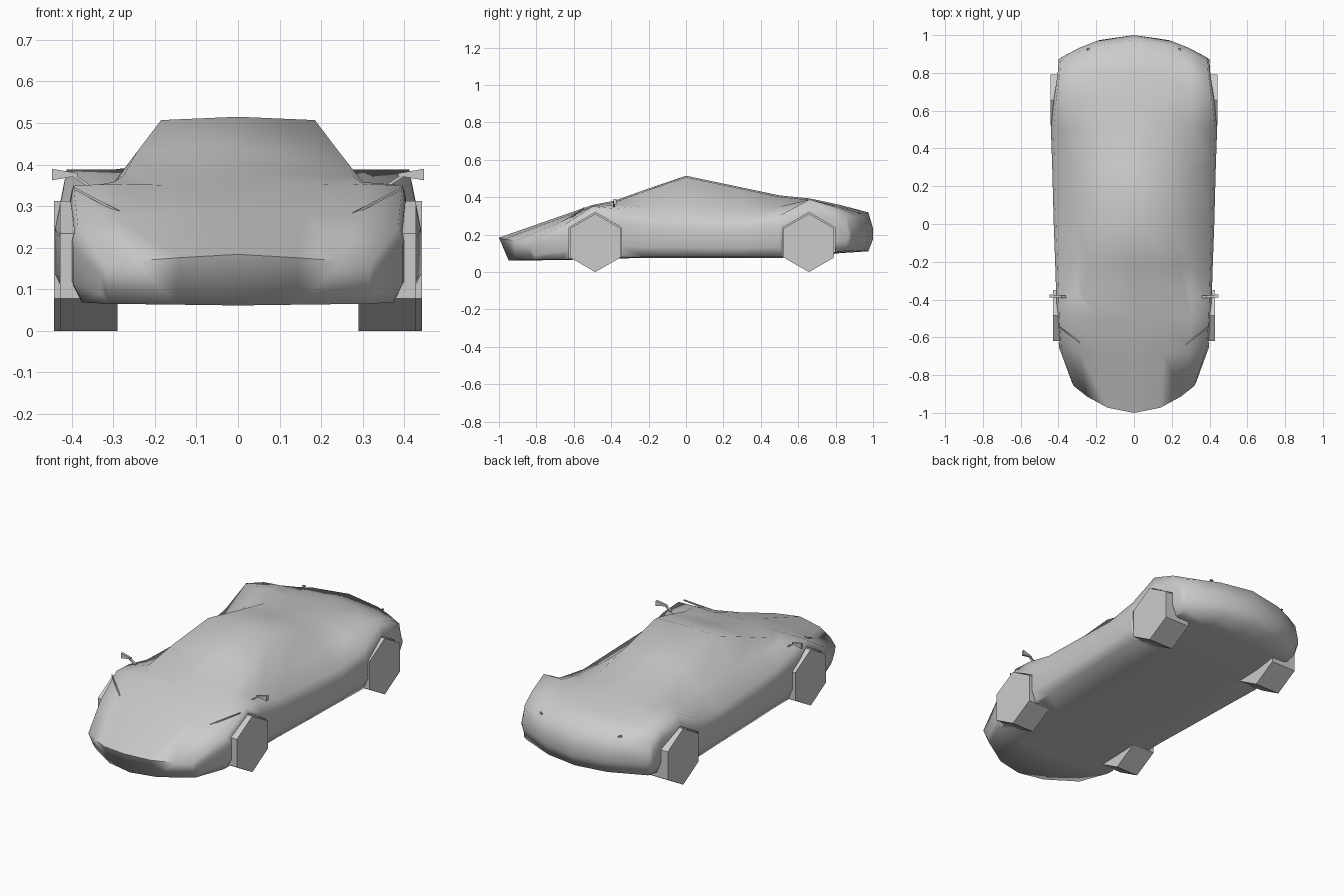
import bpy, bmesh, math

if "Cube" in bpy.data.objects:
    bpy.data.objects.remove(bpy.data.objects["Cube"])


def make(name, bm):
    bmesh.ops.recalc_face_normals(bm, faces=bm.faces[:])
    mesh = bpy.data.meshes.new(name)
    bm.to_mesh(mesh)
    bm.free()
    ob = bpy.data.objects.new(name, mesh)
    bpy.context.collection.objects.link(ob)
    return ob


def loft(bm, rings):
    """Tube through equal rings of points."""
    vs = [[bm.verts.new(p) for p in r] for r in rings]
    n = len(vs[0])
    for a, b in zip(vs, vs[1:]):
        for i in range(n):
            j = (i + 1) % n
            bm.faces.new((a[i], a[j], b[j], b[i]))
    return vs


def prism(name, rings):
    bm = bmesh.new()
    for end in loft(bm, rings)[::len(rings) - 1]:
        bm.faces.new(end)
    return make(name, bm)


def hexagon(x, y, z, r):
    return [(x, y + r * math.sin(i * math.pi / 3), z + r * math.cos(i * math.pi / 3))
            for i in range(6)]


# Body: y, half width, floor z, shoulder z, cabin base x z, roof edge x z, sweep, lean
# (fenders rise at the wheels, the waist between them dips)
stations = [
    (-1.00, .33, .065, .160, .25, .168, .14, .176, 1.4, .05),
    (-.70, .397, .068, .250, .29, .266, .16, .281, .3, 0),
    (-.50, .408, .072, .350, .30, .353, .18, .351, 0, 0),
    (-.38, .412, .076, .340, .30, .358, .275, .374, 0, 0),
    (-.22, .417, .080, .302, .30, .352, .242, .432, 0, 0),
    (0, .425, .080, .290, .30, .355, .185, .507, 0, 0),
    (.30, .433, .080, .275, .30, .345, .18, .444, 0, 0),
    (.50, .440, .080, .302, .31, .350, .18, .402, 0, 0),
    (.66, .425, .085, .388, .30, .388, .16, .386, 0, 0),
    (.82, .405, .105, .350, .30, .352, .18, .352, -.2, 0),
    (.975, .40, .115, .300, .29, .305, .20, .311, -.75, 0),
    (1.00, .40, .180, .220, .29, .222, .20, .226, -.8, 0),
]
rings = []
for y, w, zb, zs, cx, cz, rx, rz, sweep, lean in stations:
    h = zs - zb
    half = [(0, zb - .004), (w * .45, zb - .002), (w * .94, zb), (w, zb + .25 * h),
            (w, zb + .75 * h), (w * .97, zs), (cx, cz), (rx, rz), (0, rz + .008)]
    pts = half + [(-x, z) for x, z in half[-2:0:-1]]
    rings.append([(x, y + sweep * x * x + lean * max(0, 1 - (z - zb) / h), z) for x, z in pts])
bm = bmesh.new()
grid = loft(bm, rings)
for r in (grid[0], grid[-1]):
    for s in (1, -1):
        for q in ((0, 1, 7, 8), (1, 2, 6, 7), (2, 5, 6), (2, 3, 4, 5)):
            bm.faces.new([r[s * k] for k in q])
body = make("car_body", bm)

# Six-sided wheels, with shallow matching arches cut into the body
R = .156
for side, s in (("right", 1), ("left", -1)):
    for end, y, outer in (("front", -.485, .428), ("rear", .657, .443)):
        prism(f"{end}_{side}_wheel", [hexagon(s * x, y, R, R) for x in (.29, outer)])
        cutter = prism("arch_cutter", [hexagon(s * x, y, R, .163) for x in (.37, .6)])
        cutter.hide_render = True
        mod = body.modifiers.new("arch", 'BOOLEAN')
        mod.operation, mod.solver, mod.object = 'DIFFERENCE', 'EXACT', cutter
        bpy.context.view_layer.objects.active = body
        bpy.ops.object.modifier_apply(modifier=mod.name)
        bpy.data.objects.remove(cutter)

bpy.ops.object.select_all(action='DESELECT')
body.select_set(True)
bpy.context.view_layer.objects.active = body
bpy.ops.object.shade_smooth_by_angle(angle=math.radians(82))


def bar(name, a, b, ra, rb):
    """Tapered box from a to b; ra and rb are (y, z) half sizes."""
    return prism(name, [[(p[0], p[1] + i * r[0], p[2] + j * r[1])
                         for i, j in ((-1, -1), (1, -1), (1, 1), (-1, 1))]
                        for p, r in ((a, ra), (b, rb))])


# Wing mirrors, headlight slits and tail light slits
for side, s in (("right", 1), ("left", -1)):
    bar(f"{side}_mirror_stem", (s * .36, -.385, .35), (s * .40, -.385, .376), (.006, .004), (.006, .004))
    bar(f"{side}_mirror", (s * .385, -.385, .376), (s * .448, -.38, .376), (.004, .003), (.008, .014))
    bar(f"{side}_headlight", (s * .275, -.635, .280), (s * .395, -.545, .343), (.005, .004), (.003, .003))
    bar(f"{side}_tail_light", (s * .235, .928, .316), (s * .25, .923, .318), (.004, .003), (.004, .003))
